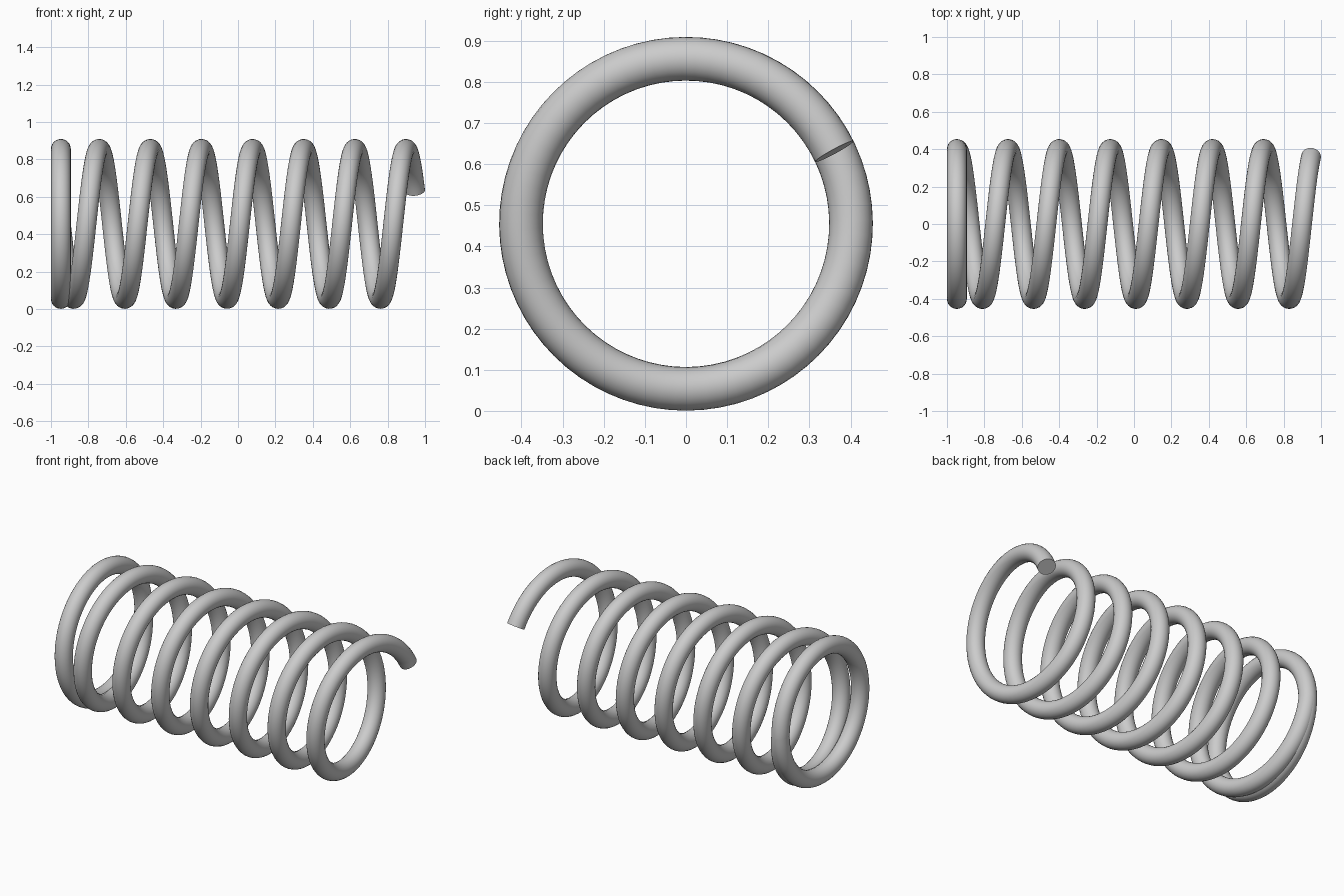
import bpy
import math

if "Cube" in bpy.data.objects:
    bpy.data.objects.remove(bpy.data.objects["Cube"])

R, WIRE = 0.401, 0.053        # coil radius, wire radius
X0, X1 = -0.947, 0.947        # wire centre at both ends
ZC = R + WIRE + 0.001         # height of the coil axis
STEPS = 72                    # segments per turn
TURNS = 7 - 26 / 360          # rising turns, wire ends 26 degrees above +y


def coil_point(turn, x):
    a = -2 * math.pi * turn
    return (x, R * math.cos(a), ZC + R * math.sin(a), 1)


# One flat closing turn at the left end, then the evenly pitched helix
path = [coil_point(i / STEPS, X0) for i in range(STEPS)]
n = round(TURNS * STEPS)
path += [coil_point(TURNS * i / n, X0 + (X1 - X0) * i / n) for i in range(n + 1)]

# Round wire swept along the path
curve = bpy.data.curves.new("spring_coil", 'CURVE')
curve.dimensions = '3D'
curve.bevel_depth = WIRE
curve.bevel_resolution = 10
curve.use_fill_caps = True
spline = curve.splines.new('POLY')
spline.points.add(len(path) - 1)
for p, co in zip(spline.points, path):
    p.co = co

spring = bpy.data.objects.new("spring_coil", curve)
bpy.context.collection.objects.link(spring)
bpy.context.view_layer.objects.active = spring
spring.select_set(True)
bpy.ops.object.convert(target='MESH')
bpy.ops.object.shade_smooth_by_angle(angle=math.radians(35))
